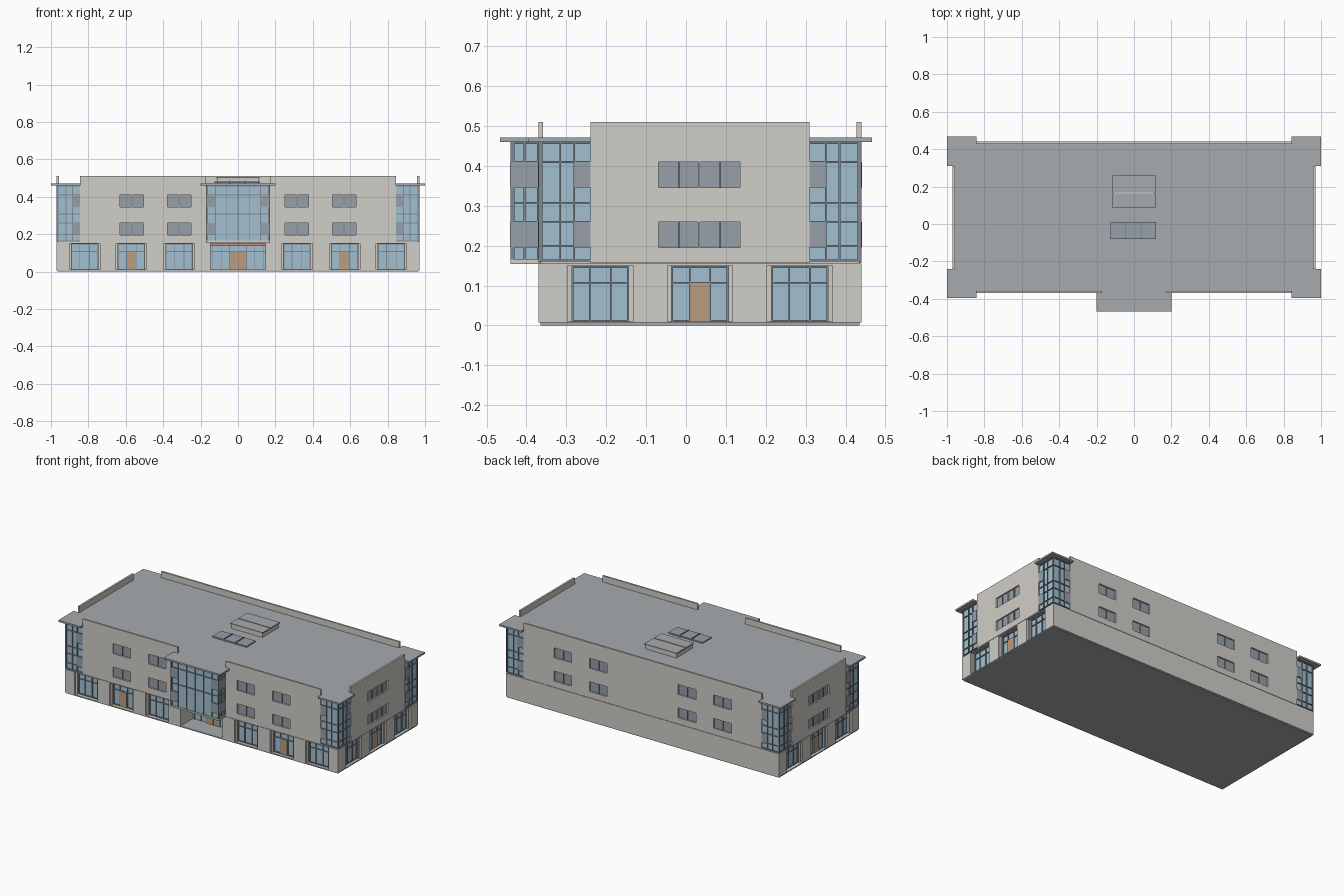
import bpy, bmesh

if "Cube" in bpy.data.objects:
    bpy.data.objects.remove(bpy.data.objects["Cube"])


def material(name, rgb):
    m = bpy.data.materials.new(name)
    m.diffuse_color = (*rgb, 1)
    m.use_nodes = True
    m.node_tree.nodes["Principled BSDF"].inputs["Base Color"].default_value = m.diffuse_color
    return m


WALL = material("plaster", (0.64, 0.62, 0.58))
ROOF = material("roofing", (0.39, 0.41, 0.43))
GLASS = material("blue_glass", (0.36, 0.53, 0.64))
PANE = material("grey_glass", (0.31, 0.35, 0.40))
FRAME = material("dark_frame", (0.22, 0.25, 0.28))
WOOD = material("wood", (0.49, 0.34, 0.21))
LINTEL = material("terracotta", (0.60, 0.27, 0.20))

X, YF, YB = 0.97, -0.37, 0.44          # wall faces
FLOOR, EAVES, TOP = 0.16, 0.46, 0.51
SIDES = {
    "front": lambda u, d, z: (u, YF - d, z),
    "back": lambda u, d, z: (u, YB + d, z),
    "right": lambda u, d, z: (X + d, u, z),
    "left": lambda u, d, z: (-X - d, u, z),
    "bay": lambda u, d, z: (u, -0.44 - d, z),
    "bay_right": lambda u, d, z: (0.17 + d, u, z),
    "bay_left": lambda u, d, z: (-0.17 - d, u, z),
    "entry": lambda u, d, z: (u, -0.22 - d, z),
}


def finish(name, bm, mat):
    bmesh.ops.recalc_face_normals(bm, faces=bm.faces)
    me = bpy.data.meshes.new(name)
    bm.to_mesh(me)
    bm.free()
    me.materials.append(mat)
    ob = bpy.data.objects.new(name, me)
    bpy.context.collection.objects.link(ob)
    return ob


def boxes(name, items, mat):
    """Each item is a pair of opposite corners."""
    bm = bmesh.new()
    for a, b in items:
        vs = bmesh.ops.create_cube(bm, size=1)["verts"]
        for v in vs:
            v.co = [(p + q) / 2 + c * abs(q - p) for p, q, c in zip(a, b, v.co)]
    return finish(name, bm, mat)


def panel(side, u0, u1, z0, z1, d0, d1):
    f = SIDES[side]
    return f(u0, d0, z0), f(u1, d1, z1)


def wall(name, side, u0, u1, z0, z1, d0, d1, holes):
    """Wall slab with rectangular holes (ua, ub, za, zb)."""
    f = SIDES[side]
    us = sorted({u0, u1, *[h[0] for h in holes], *[h[1] for h in holes]})
    zs = sorted({z0, z1, *[h[2] for h in holes], *[h[3] for h in holes]})
    bm = bmesh.new()
    for a, b in zip(us, us[1:]):
        for c, e in zip(zs, zs[1:]):
            mu, mz = (a + b) / 2, (c + e) / 2
            if any(h[0] < mu < h[1] and h[2] < mz < h[3] for h in holes):
                continue
            bm.faces.new([bm.verts.new(f(u, d0, z)) for u, z in ((a, c), (b, c), (b, e), (a, e))])
    bmesh.ops.remove_doubles(bm, verts=bm.verts, dist=1e-5)
    ext = bmesh.ops.extrude_face_region(bm, geom=bm.faces[:], use_keep_orig=True)
    shift = [q - p for p, q in zip(f(0, d0, 0), f(0, d1, 0))]
    bmesh.ops.translate(bm, vec=shift, verts=[g for g in ext["geom"] if isinstance(g, bmesh.types.BMVert)])
    return finish(name, bm, WALL)


def glazing(name, side, u0, u1, z0, z1, d, verticals, horizontals):
    """Glass sheet with thin bars standing 6 mm proud of it."""
    boxes(name + "_glass", [panel(side, u0, u1, z0, z1, d - 0.012, d - 0.006)], GLASS)
    w = 0.002
    bars = [panel(side, u - w, u + w, z0, z1, d - 0.01, d) for u in verticals]
    bars += [panel(side, u0, u1, z - w, z + w, d - 0.01, d) for z in horizontals]
    boxes(name + "_bars", bars, FRAME)


# Base plate and upper floor slab
boxes("base_plate", [((-0.965, -0.365, 0), (0.965, 0.435, 0.01))], ROOF)
boxes("floor_slab", [((-0.965, -0.365, 0.15), (0.965, 0.435, FLOOR)),
                     ((-0.172, -0.44, 0.154), (0.172, -0.36, 0.165))], WALL)

# Ground floor: walls, stepped reveals, shop windows and doors
SHOPS = {"front": ([-0.82, -0.57, -0.315, 0.315, 0.57, 0.82], [-0.57, 0.57], -X, X),
         "right": ([-0.215, 0.035, 0.285], [0.035], YF, YB),
         "left": ([-0.215, 0.035, 0.285], [0.035], YF, YB)}
for side, (centres, doors, u0, u1) in SHOPS.items():
    entry = [(-0.148, 0.148, 0.01, 0.15)] if side == "front" else []
    wall(side + "_ground_wall", side, u0, u1, 0.007, 0.155, 0, -0.015,
         [(c - 0.082, c + 0.082, 0.01, 0.151) for c in centres] + entry)
    wall(side + "_reveals", side, u0 + 0.016, u1 - 0.016, 0.007, 0.152, -0.012, -0.03,
         [(c - 0.071, c + 0.071, 0.01, 0.148) for c in centres] + entry)
    for i, c in enumerate(centres):
        glazing(f"{side}_shop_{i}", side, c - 0.075, c + 0.075, 0.008, 0.15, -0.022,
                [c - 0.069, c - 0.026, c + 0.026, c + 0.069], [0.012, 0.107, 0.146])
    boxes(side + "_doors", [panel(side, c - 0.024, c + 0.024, 0.008, 0.106, -0.03, -0.021)
                            for c in doors], WOOD)
boxes("back_ground_wall", [((-X, YB - 0.015, 0.007), (X, YB, 0.155))], WALL)

# Recessed main entrance
boxes("entrance_side_walls", [((s * 0.148, YF + 0.002, 0.008), (s * 0.162, -0.24, 0.152)) for s in (-1, 1)], WALL)
glazing("entrance", "entry", -0.15, 0.15, 0.008, 0.152, 0.03,
        [-0.135, -0.09, -0.046, 0.046, 0.09, 0.135], [0.107])
boxes("entrance_doors", [panel("entry", min(s * 0.001, s * 0.044), max(s * 0.001, s * 0.044),
                               0.01, 0.106, 0.02, 0.032) for s in (-1, 1)], WOOD)
boxes("entrance_lintel", [panel("entry", -0.148, 0.148, 0.138, 0.15, 0.02, 0.04)], LINTEL)

# Upper walls with parapets and two rows of windows
LONG = [-0.567, -0.315, 0.315, 0.567]
UPPER = [("front", -0.845, -0.17, LONG[:2], 0.063), ("front", 0.17, 0.845, LONG[2:], 0.063),
         ("back", -0.845, 0.845, LONG, 0.063),
         ("right", -0.24, 0.31, [-0.0185, 0.0855], 0.05), ("left", -0.24, 0.31, [-0.0185, 0.0855], 0.05)]
ROWS = [(0.196, 0.26), (0.346, 0.41)]
for n, (side, u0, u1, centres, hw) in enumerate(UPPER):
    holes = [(c - hw, c + hw, za, zb) for c in centres for za, zb in ROWS]
    wall(f"{side}_upper_wall_{n}", side, u0, u1, 0.157, TOP, 0, -0.012, holes)
    boxes(f"{side}_window_panes_{n}", [panel(side, a, b, c, e, -0.014, -0.009) for a, b, c, e in holes], PANE)
    boxes(f"{side}_window_bars_{n}", [panel(side, (a + b) / 2 - 0.002, (a + b) / 2 + 0.002, c, e, -0.012, -0.004)
                                      for a, b, c, e in holes], FRAME)

# Glazed corners: u runs from the solid wall outwards to the building corner
LEVELS = [0.163, 0.2, 0.26, 0.308, 0.41, 0.457]
CORNERS = [(s, k * 0.845, k * X) for s in ("front", "back") for k in (-1, 1)]
CORNERS += [(s, a, b) for s in ("right", "left") for a, b in ((-0.24, YF), (0.31, YB))]
for n, (side, a, b) in enumerate(CORNERS):
    k = 1 if b > a else -1
    glazing(f"{side}_corner_{n}", side, a, b - k * 0.006, FLOOR, EAVES, 0,
            [a + k * 0.04, a + k * 0.075, b - k * 0.003], LEVELS)
    boxes(f"{side}_corner_panes_{n}", [panel(side, a, a + k * 0.04, za, zb, -0.01, 0.001) for za, zb in ROWS], PANE)

# Projecting centre bay
glazing("bay_front", "bay", -0.166, 0.166, FLOOR, EAVES, 0,
        [-0.168, -0.12, -0.06, 0, 0.06, 0.12, 0.168], [0.163, 0.308, 0.41, 0.457])
boxes("bay_front_panes", [panel("bay", min(s * 0.12, s * 0.172), max(s * 0.12, s * 0.172), za, zb, -0.01, 0.001)
                          for s in (-1, 1) for za, zb in ROWS], PANE)
for side in ("bay_right", "bay_left"):
    glazing(side, side, -0.434, -0.36, FLOOR, EAVES, 0, [-0.437, -0.405, -0.372], LEVELS)
    boxes(side + "_panes", [panel(side, -0.441, -0.37, za, zb, -0.01, 0.002) for za, zb in ROWS], PANE)

# Roof deck with overhangs at the corners and the bay
half = [(0.2, -0.467), (0.2, -0.361), (0.843, -0.361), (0.843, -0.395), (1, -0.395), (1, -0.24), (0.961, -0.24),
        (0.961, 0.31), (1, 0.31), (1, 0.467), (0.843, 0.467), (0.843, 0.431)]
bm = bmesh.new()
face = bm.faces.new([bm.verts.new((x, y, EAVES)) for x, y in half + [(-x, y) for x, y in reversed(half)]])
ext = bmesh.ops.extrude_face_region(bm, geom=[face], use_keep_orig=True)
bmesh.ops.translate(bm, vec=(0, 0, 0.011), verts=[g for g in ext["geom"] if isinstance(g, bmesh.types.BMVert)])
finish("roof_deck", bm, ROOF)

# Rooftop hatch box and flat skylight
boxes("roof_hatch", [((-0.11, 0.09, 0.47), (0.11, 0.255, 0.498))], WALL)
boxes("roof_hatch_lids", [((-0.115, 0.085, 0.498), (0.115, 0.162, 0.505)),
                          ((-0.115, 0.168, 0.498), (0.115, 0.26, 0.505))], ROOF)
boxes("skylight_panes", [((a, -0.08, 0.474), (a + 0.078, 0.01, 0.482)) for a in (-0.125, -0.043, 0.039)], PANE)
boxes("skylight_bars", [((x - 0.003, -0.08, 0.47), (x + 0.003, 0.01, 0.486)) for x in (-0.045, 0.037)], FRAME)
